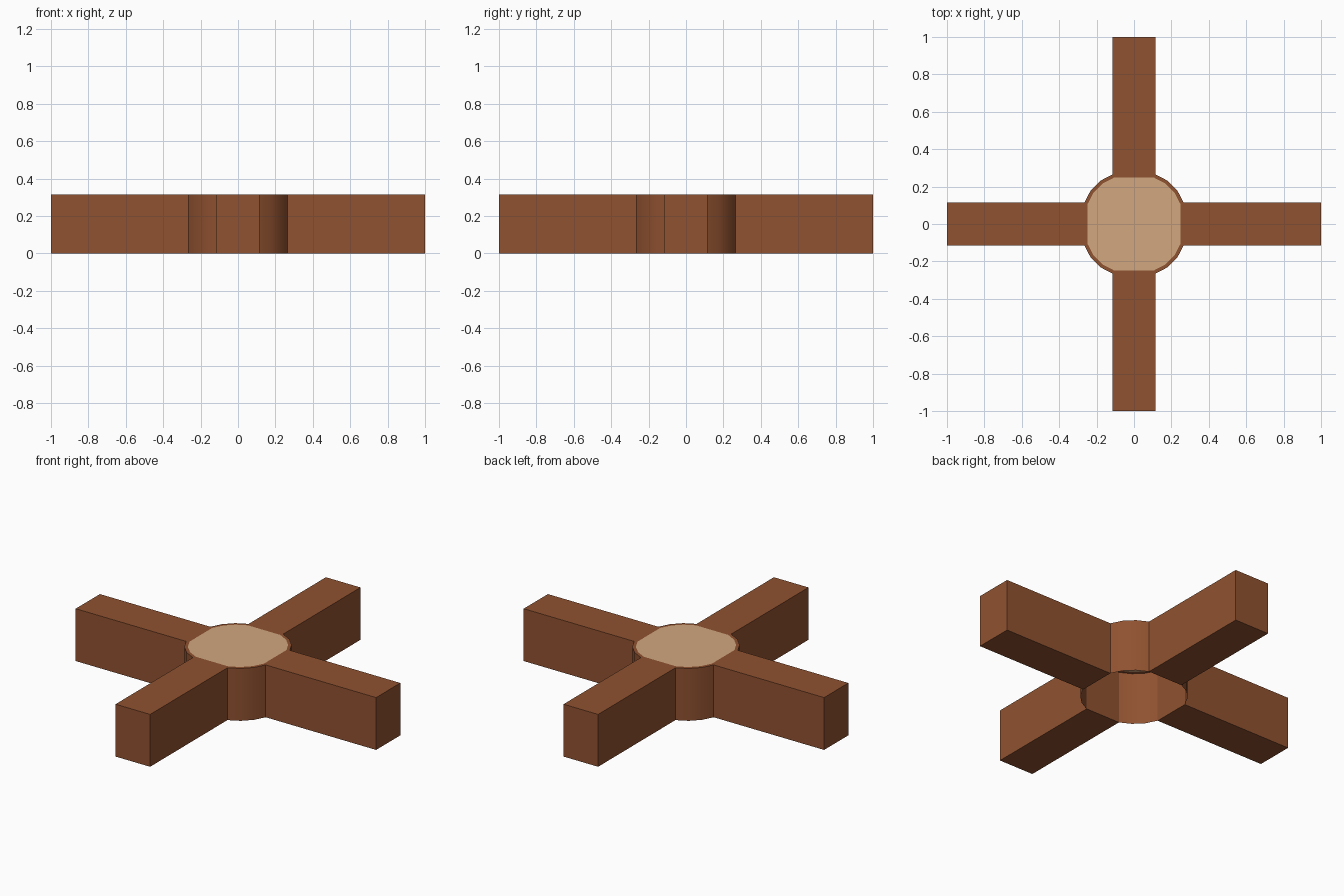
import bpy, bmesh, math
from mathutils import Matrix

if "Cube" in bpy.data.objects:
    bpy.data.objects.remove(bpy.data.objects["Cube"])

H = 0.315      # height
W = 0.115      # half width of an arm
F = 0.265      # distance from centre to hub flats


def material(name, rgb):
    m = bpy.data.materials.new(name)
    m.diffuse_color = (*rgb, 1)
    m.use_nodes = True
    m.node_tree.nodes["Principled BSDF"].inputs["Base Color"].default_value = m.diffuse_color
    return m


bark = material("brown bark", (0.280, 0.084, 0.030))
cut = material("pale cut wood", (0.64, 0.39, 0.215))


def finish(name, bm, mats):
    mesh = bpy.data.meshes.new(name)
    bm.to_mesh(mesh)
    bm.free()
    ob = bpy.data.objects.new(name, mesh)
    for m in mats:
        mesh.materials.append(m)
    bpy.context.collection.objects.link(ob)
    return ob


# Hub: hollow post, open underneath, with rounded corners between the arms
a0 = math.atan2(W, F)
r = math.hypot(F, W)
step = (math.pi / 2 - 2 * a0) / 3
outline = []
for q in range(4):
    for i in range(4):
        a = q * math.pi / 2 + a0 + i * step
        rr = r + (0.004 if i in (1, 2) else 0)
        outline.append((rr * math.cos(a), rr * math.sin(a)))

bm = bmesh.new()
low = [bm.verts.new((x, y, 0)) for x, y in outline]
top = [bm.verts.new((x, y, H)) for x, y in outline]
inner = [bm.verts.new((x * 0.935, y * 0.935, H)) for x, y in outline]
n = len(outline)
for i in range(n):
    j = (i + 1) % n
    bm.faces.new((low[i], low[j], top[j], top[i]))
    bm.faces.new((top[i], top[j], inner[j], inner[i]))
# Pale cut face on the top of the post
bm.faces.new(inner).material_index = 1
hub = finish("centre_post", bm, [bark, cut])
bpy.context.view_layer.objects.active = hub
hub.select_set(True)
bpy.ops.object.shade_smooth_by_angle(angle=math.radians(22))
hub.select_set(False)

# Four arms, open where they meet the hub wall
for k, side in enumerate(("right", "back", "left", "front")):
    bm = bmesh.new()
    bmesh.ops.create_cube(bm, size=1)
    bmesh.ops.scale(bm, vec=(1 - F, 2 * W, H), verts=bm.verts)
    bmesh.ops.translate(bm, vec=((1 + F) / 2, 0, H / 2), verts=bm.verts)
    ends = [f for f in bm.faces if f.normal.x < -0.9]
    bmesh.ops.delete(bm, geom=ends, context='FACES_ONLY')
    bmesh.ops.rotate(bm, verts=bm.verts, cent=(0, 0, 0),
                     matrix=Matrix.Rotation(k * math.pi / 2, 3, 'Z'))
    finish(side + "_arm", bm, [bark])
